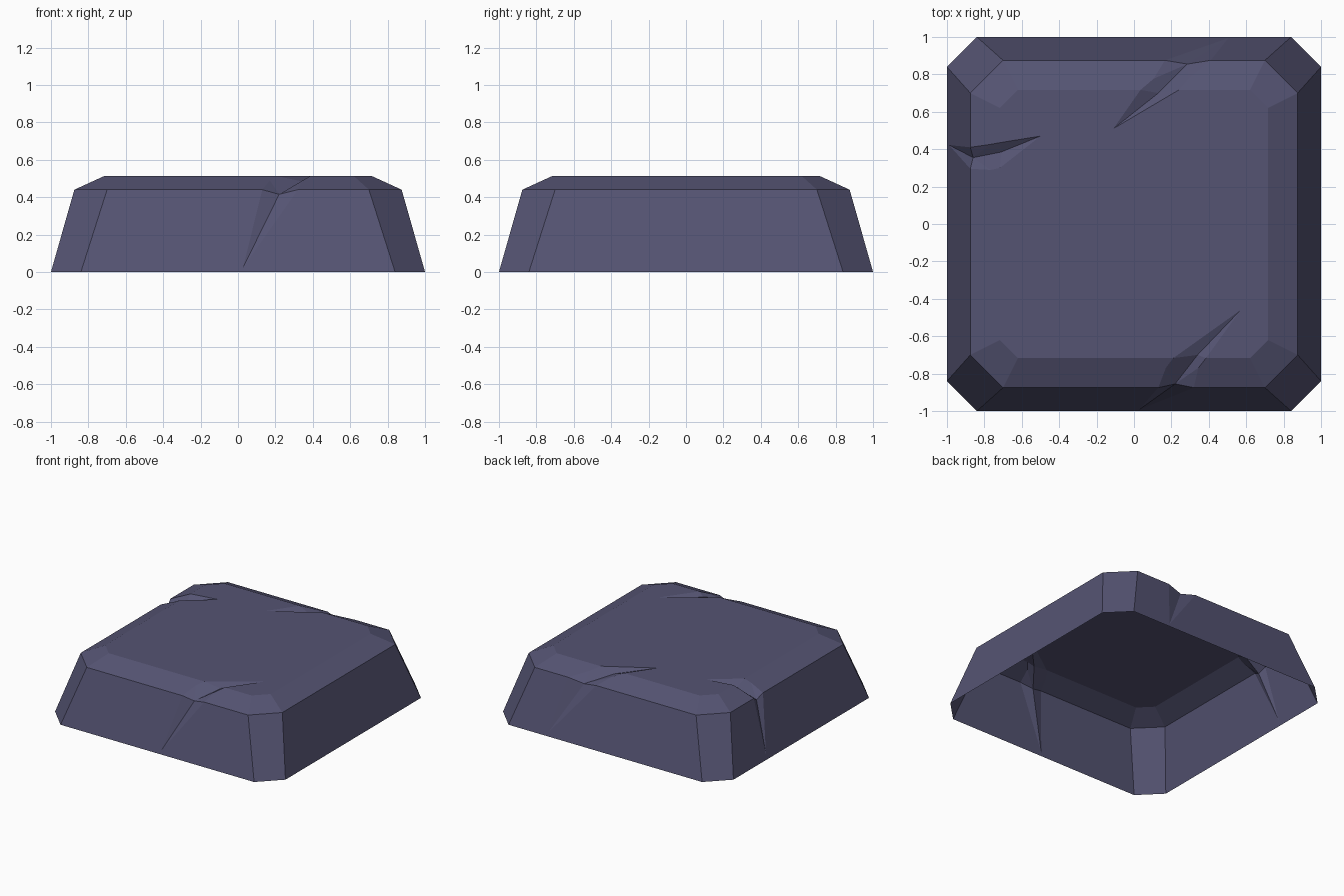
import bpy, bmesh
from mathutils import Vector

if "Cube" in bpy.data.objects:
    bpy.data.objects.remove(bpy.data.objects["Cube"])

stone = bpy.data.materials.new("slate_purple")
stone.diffuse_color = (0.09, 0.088, 0.17, 1)
stone.use_nodes = True
stone.node_tree.nodes["Principled BSDF"].inputs["Base Color"].default_value = stone.diffuse_color


def make_object(name, bm):
    bmesh.ops.recalc_face_normals(bm, faces=bm.faces[:])
    mesh = bpy.data.meshes.new(name)
    bm.to_mesh(mesh)
    bm.free()
    mesh.materials.append(stone)
    ob = bpy.data.objects.new(name, mesh)
    bpy.context.collection.objects.link(ob)
    return ob


def block():
    """Chamfered square rings (half size, corner start, height), joined."""
    bm = bmesh.new()
    rings = []
    for h, c, z in [(1, 0.84, 0), (0.875, 0.70, 0.44), (0.717, 0.62, 0.512)]:
        pts = [(h, -c), (h, c), (c, h), (-c, h), (-h, c), (-h, -c), (-c, -h), (c, -h)]
        rings.append([bm.verts.new((x, y, z)) for x, y in pts])
    for lo, hi in zip(rings, rings[1:]):
        for i in range(8):
            j = (i + 1) % 8
            bm.faces.new((lo[i], lo[j], hi[j], hi[i]))
    bm.faces.new(rings[0][::-1])
    bm.faces.new(rings[-1])
    return make_object("stone_slab", bm)


def crack(name, tip, valley, left, right, foot, out):
    """V-shaped notch: valley, left and right edges each have a point on the
    top ridge and one on the rim; the edges are carried on past the surface."""
    tip, foot, out = Vector(tip), Vector(foot), Vector(out)
    valley = [Vector(p) for p in valley]
    grow = lambda side: [v + 1.5 * (Vector(p) - v) for v, p in zip(valley, side)]
    tip2 = tip + 0.1 * (tip - valley[0])
    foot2 = foot + 0.1 * (foot - valley[1])
    apex = (valley[0] + valley[1]) / 2 + out
    bm = bmesh.new()
    t, f, x = [bm.verts.new(p) for p in (tip2, foot2, apex)]
    v = [bm.verts.new(p) for p in valley]
    for side in (left, right):
        s = [bm.verts.new(p) for p in grow(side)]
        for tri in [(t, v[0], s[0]), (v[0], v[1], s[0]), (v[1], s[1], s[0]),
                    (v[1], f, s[1]), (t, s[0], x), (s[0], s[1], x), (s[1], f, x)]:
            bm.faces.new(tri)
    ob = make_object(name, bm)
    ob.hide_render = True
    return ob


slab = block()

# Three cracks over the rim
cutters = [
    crack("front_crack", (0.57, -0.46, 0.512),
          [(0.34, -0.70, 0.485), (0.22, -0.855, 0.415)],
          [(0.21, -0.717, 0.512), (0.13, -0.875, 0.44)],
          [(0.385, -0.717, 0.512), (0.32, -0.875, 0.44)],
          (0.03, -0.991, 0.03), (0, -0.5, 0.6)),
    crack("back_crack", (-0.11, 0.51, 0.512),
          [(0.13, 0.70, 0.475), (0.285, 0.855, 0.415)],
          [(0.035, 0.717, 0.512), (0.165, 0.875, 0.44)],
          [(0.24, 0.717, 0.512), (0.41, 0.875, 0.44)],
          (0.5, 0.991, 0.03), (0, 0.5, 0.6)),
    crack("left_crack", (-0.50, 0.47, 0.512),
          [(-0.71, 0.385, 0.475), (-0.86, 0.355, 0.405)],
          [(-0.717, 0.435, 0.512), (-0.875, 0.41, 0.44)],
          [(-0.717, 0.30, 0.512), (-0.875, 0.295, 0.44)],
          (-0.985, 0.42, 0.05), (-0.5, 0, 0.6)),
]
for c in cutters:
    mod = slab.modifiers.new(c.name, 'BOOLEAN')
    mod.operation = 'DIFFERENCE'
    mod.solver = 'EXACT'
    mod.object = c

# Apply the cuts, drop the cutters and open the underside
dg = bpy.context.evaluated_depsgraph_get()
cut = bpy.data.meshes.new_from_object(slab.evaluated_get(dg))
slab.modifiers.clear()
slab.data = cut
for c in cutters:
    bpy.data.objects.remove(c)
bm = bmesh.new()
bm.from_mesh(cut)
under = [f for f in bm.faces if all(v.co.z < 0.001 for v in f.verts)]
bmesh.ops.delete(bm, geom=under, context='FACES')
for f in bm.faces:
    f.smooth = False
    f.material_index = 0
bm.to_mesh(cut)
bm.free()
cut.materials.clear()
cut.materials.append(stone)
